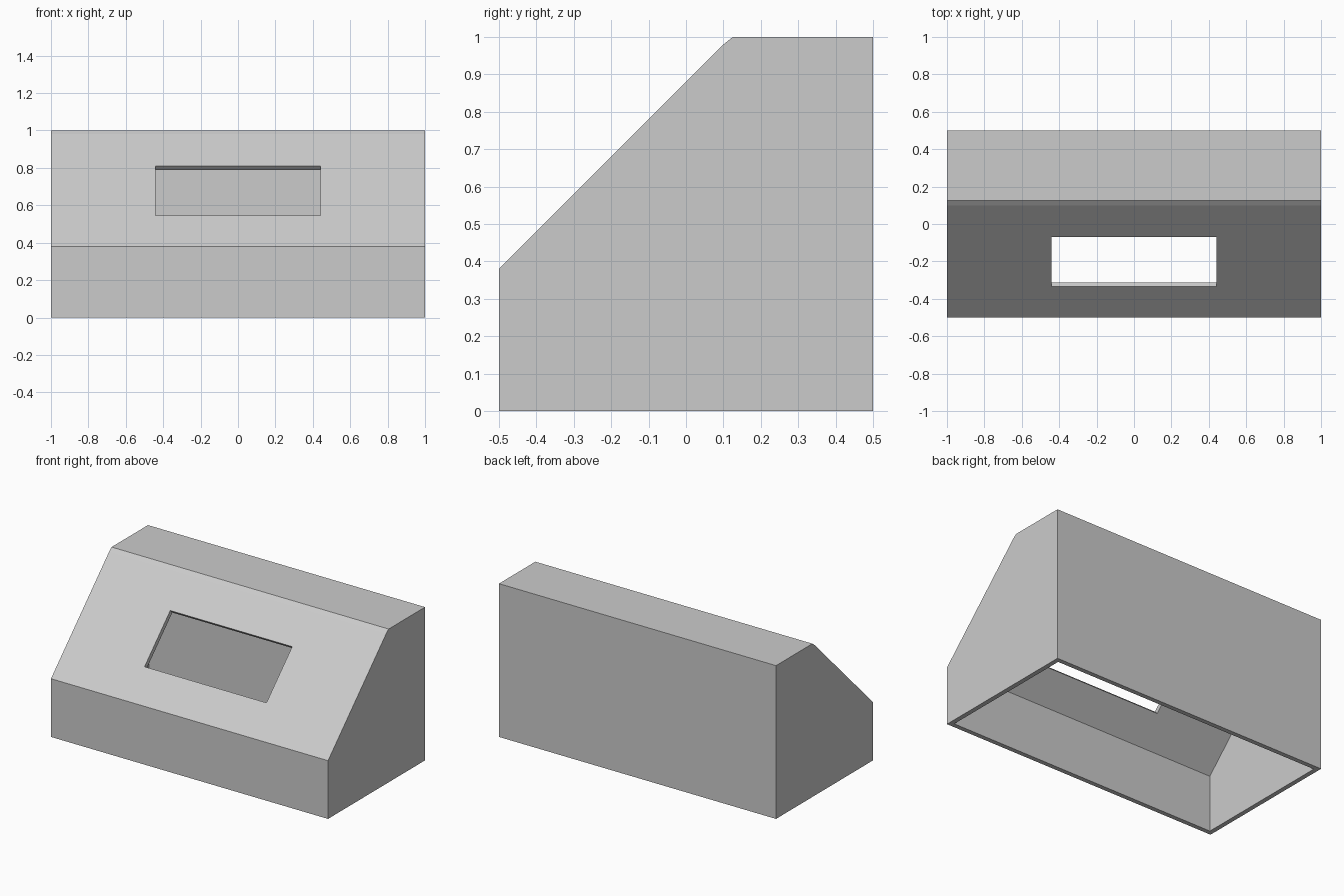
import bpy
import bmesh
from math import radians
from mathutils import Matrix

cube = bpy.data.objects.get("Cube")
if cube:
    bpy.data.objects.remove(cube, do_unlink=True)

WALL = 0.03
SLOPE = 0.88            # sloped panel follows z = y + SLOPE
INNER = SLOPE - WALL * 2 ** 0.5

grey = bpy.data.materials.new("light grey")
grey.use_nodes = True
grey.diffuse_color = (0.6, 0.6, 0.6, 1)
grey.node_tree.nodes["Principled BSDF"].inputs["Base Color"].default_value = (0.6, 0.6, 0.6, 1)


def finish(name, bm):
    bmesh.ops.recalc_face_normals(bm, faces=bm.faces[:])
    mesh = bpy.data.meshes.new(name)
    bm.to_mesh(mesh)
    bm.free()
    mesh.materials.append(grey)
    obj = bpy.data.objects.new(name, mesh)
    bpy.context.collection.objects.link(obj)
    return obj


def prism(name, profile, half_width):
    """Extrude a side profile of (y, z) points across x."""
    bm = bmesh.new()
    face = bm.faces.new([bm.verts.new((-half_width, y, z)) for y, z in profile])
    side = bmesh.ops.extrude_face_region(bm, geom=[face])["geom"]
    verts = [v for v in side if isinstance(v, bmesh.types.BMVert)]
    bmesh.ops.translate(bm, verts=verts, vec=(2 * half_width, 0, 0))
    return finish(name, bm)


def cut(target, cutter):
    cutter.hide_render = True
    mod = target.modifiers.new("cut", "BOOLEAN")
    mod.operation = "DIFFERENCE"
    mod.solver = "EXACT"
    mod.object = cutter
    bpy.context.view_layer.objects.active = target
    bpy.ops.object.modifier_apply(modifier=mod.name)
    bpy.data.objects.remove(cutter, do_unlink=True)


# Sloped housing
housing = prism("sloped_housing", [(-0.5, 0), (-0.5, 0.38), (0.1, 0.98),
                                   (0.125, 1), (0.5, 1), (0.5, 0)], 1)

# Hollow interior, open underneath
front, back, top = -0.5 + WALL, 0.5 - WALL, 1 - WALL
cavity = prism("cavity_cutter", [(front, -0.1), (front, front + INNER), (top - INNER, top),
                                 (back, top), (back, -0.1)], 1 - WALL)
cut(housing, cavity)

# Display window, cut square to the sloped panel
bm = bmesh.new()
bmesh.ops.create_cube(bm, size=1)
bmesh.ops.scale(bm, verts=bm.verts[:], vec=(0.88, 0.265 * 2 ** 0.5, 0.2))
bmesh.ops.transform(bm, verts=bm.verts[:],
                    matrix=Matrix.Translation((0, -0.2025, SLOPE - 0.2025)) @ Matrix.Rotation(radians(45), 4, "X"))
cut(housing, finish("window_cutter", bm))
